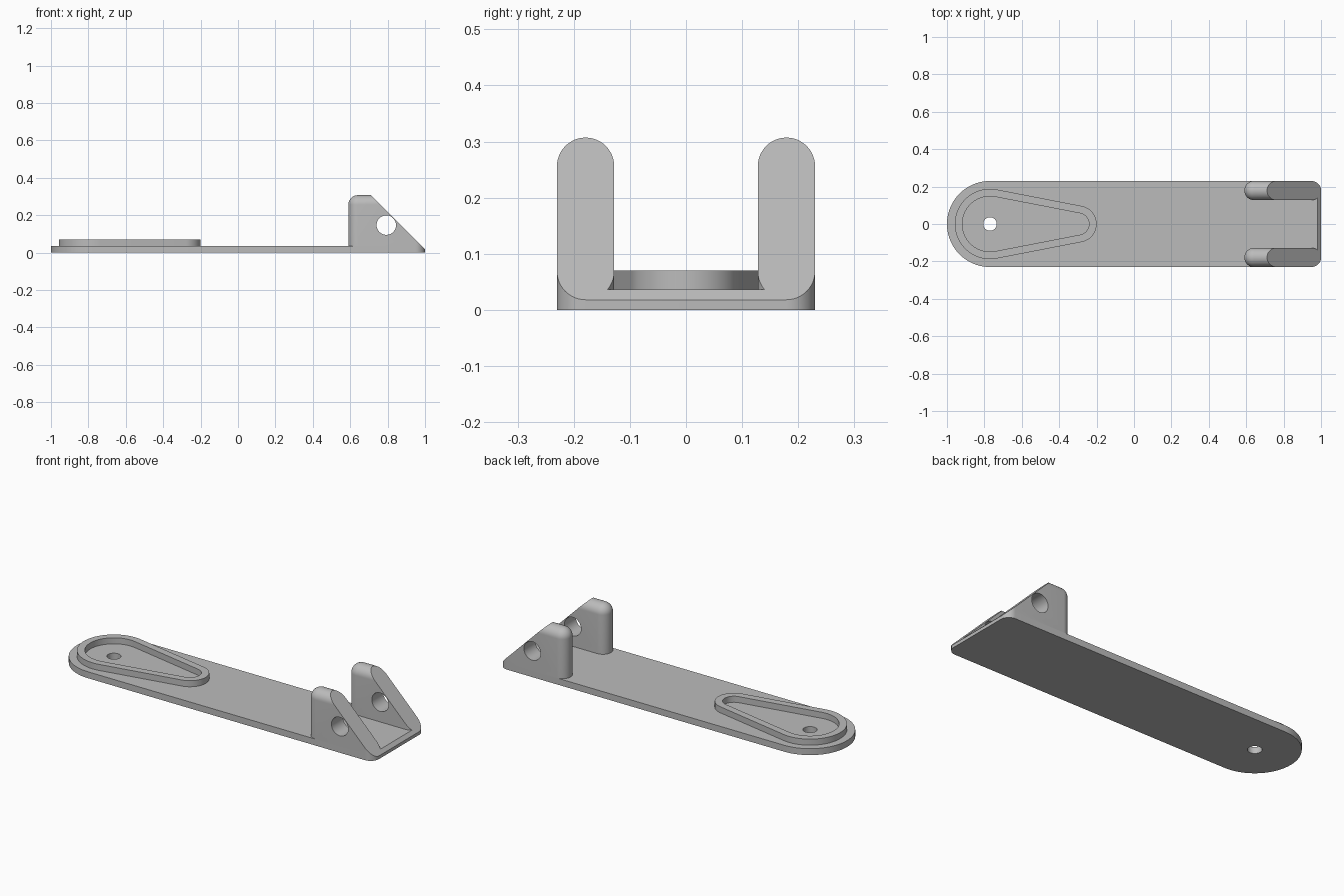
import bpy, bmesh
from math import acos, cos, sin, pi
from mathutils import Matrix, Vector

if "Cube" in bpy.data.objects:
    bpy.data.objects.remove(bpy.data.objects["Cube"])

PLATE_TOP = 0.036
RIM_TOP = 0.07
HALF_WIDTH = 0.23
PIVOT_X = -0.77        # centre of the round end
LUG_R = 0.051          # half thickness of a lug
LUG_Y = HALF_WIDTH - LUG_R
LUG_TOP = 0.307
SLOPE = 1.018          # the end is cut along x + z = SLOPE

grey = bpy.data.materials.new("plain_grey")
grey.use_nodes = True
colour = (0.5, 0.5, 0.5, 1)
grey.diffuse_color = colour
grey.node_tree.nodes["Principled BSDF"].inputs["Base Color"].default_value = colour


def arc(cx, cy, r, start, end, steps):
    return [(cx + r * cos(start + (end - start) * i / steps),
             cy + r * sin(start + (end - start) * i / steps)) for i in range(steps + 1)]


def teardrop(big_r, small_r, small_x):
    a = acos((big_r - small_r) / (small_x - PIVOT_X))
    return (arc(PIVOT_X, 0, big_r, a, 2 * pi - a, 48)
            + arc(small_x, 0, small_r, -a, a, 24))


def prism(bm, outline, z0, z1):
    face = bm.faces.new([bm.verts.new((x, y, z0)) for x, y in outline])
    top = bmesh.ops.extrude_face_region(bm, geom=[face])["geom"]
    bmesh.ops.translate(bm, vec=(0, 0, z1 - z0),
                        verts=[g for g in top if isinstance(g, bmesh.types.BMVert)])


def cut_slope(bm):
    cut = bmesh.ops.bisect_plane(bm, geom=bm.verts[:] + bm.edges[:] + bm.faces[:],
                                 plane_co=(SLOPE, 0, 0), plane_no=(1, 0, 1),
                                 clear_outer=True)["geom_cut"]
    bmesh.ops.edgeloop_fill(bm, edges=[g for g in cut if isinstance(g, bmesh.types.BMEdge)])


def make_object(name, bm):
    bmesh.ops.recalc_face_normals(bm, faces=bm.faces[:])
    mesh = bpy.data.meshes.new(name)
    bm.to_mesh(mesh)
    bm.free()
    mesh.materials.append(grey)
    obj = bpy.data.objects.new(name, mesh)
    bpy.context.collection.objects.link(obj)
    return obj


def drill(obj, centre, radius, axis):
    bm = bmesh.new()
    turn = Vector((0, 0, 1)).rotation_difference(Vector(axis)).to_matrix().to_4x4()
    bmesh.ops.create_cone(bm, cap_ends=True, segments=48, radius1=radius, radius2=radius,
                          depth=0.3, matrix=Matrix.Translation(centre) @ turn)
    cutter = make_object("drill", bm)
    cutter.hide_render = True
    mod = obj.modifiers.new("hole", "BOOLEAN")
    mod.operation = "DIFFERENCE"
    mod.solver = "EXACT"
    mod.object = cutter
    activate(obj)
    bpy.ops.object.modifier_apply(modifier=mod.name)
    bpy.data.objects.remove(cutter)


def activate(obj):
    bpy.ops.object.select_all(action="DESELECT")
    obj.select_set(True)
    bpy.context.view_layer.objects.active = obj


def smooth(obj):
    activate(obj)
    bpy.ops.object.shade_smooth_by_angle(angle=pi / 6)


# Base plate: one round end, one chamfered end with small corners
bm = bmesh.new()
corner_x = 1 - LUG_R
outline = (arc(PIVOT_X, 0, HALF_WIDTH, pi / 2, 3 * pi / 2, 48)
           + arc(corner_x, -LUG_Y, LUG_R, -pi / 2, 0, 12)
           + arc(corner_x, LUG_Y, LUG_R, 0, pi / 2, 12))
prism(bm, outline, 0, PLATE_TOP)
cut_slope(bm)
plate = make_object("base_plate", bm)
drill(plate, (PIVOT_X, 0, 0), 0.036, (0, 0, 1))
smooth(plate)

# Raised teardrop rim
bm = bmesh.new()
loops = []
for big_r, small_r in ((0.188, 0.098), (0.148, 0.058)):
    points = teardrop(big_r, small_r, -0.298)
    for z in (PLATE_TOP, RIM_TOP):
        loops.append([bm.verts.new((x, y, z)) for x, y in points])
outer_low, outer_high, inner_low, inner_high = loops
ring = (outer_low, outer_high, inner_high, inner_low)
count = len(outer_low)
for k in range(4):
    a, b = ring[k], ring[(k + 1) % 4]
    for i in range(count):
        j = (i + 1) % count
        bm.faces.new((a[i], a[j], b[j], b[i]))
smooth(make_object("teardrop_rim", bm))

# Two rounded lugs with a sloping face and a cross hole
for name, side in (("left_lug", 1), ("right_lug", -1)):
    bm = bmesh.new()
    dome_z = LUG_TOP - LUG_R
    for x in (0.59 + LUG_R, corner_x):
        bmesh.ops.create_uvsphere(bm, u_segments=48, v_segments=24, radius=LUG_R,
                                  matrix=Matrix.Translation((x, side * LUG_Y, dome_z)))
        for px, py in arc(x, side * LUG_Y, LUG_R, 0, 2 * pi, 48)[:-1]:
            bm.verts.new((px, py, PLATE_TOP))
    low = [v for v in bm.verts if PLATE_TOP + 0.01 < v.co.z < dome_z - 0.001]
    bmesh.ops.delete(bm, geom=low, context="VERTS")
    bmesh.ops.delete(bm, geom=bm.edges[:], context="EDGES_FACES")
    if not bm.verts:
        raise RuntimeError("lug has no points")
    bmesh.ops.convex_hull(bm, input=bm.verts[:])
    bmesh.ops.dissolve_limit(bm, angle_limit=0.01, verts=bm.verts[:], edges=bm.edges[:])
    cut_slope(bm)
    lug = make_object(name, bm)
    drill(lug, (0.793, side * LUG_Y, 0.147), 0.052, (0, 1, 0))
    smooth(lug)
